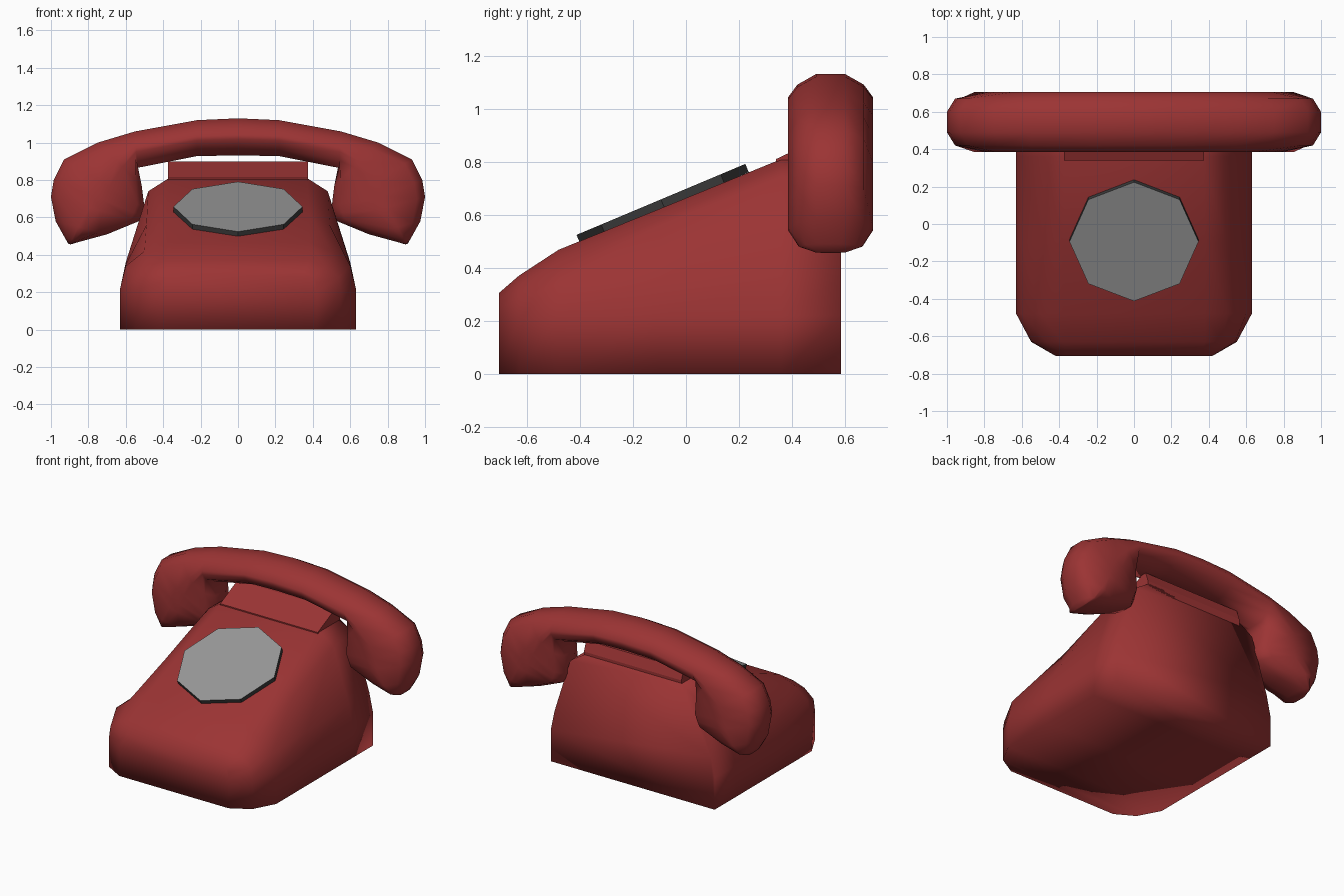
import bpy
import bmesh
import math
from mathutils import Matrix, Vector

if "Cube" in bpy.data.objects:
    bpy.data.objects.remove(bpy.data.objects["Cube"])


def material(name, rgb):
    mat = bpy.data.materials.new(name)
    mat.use_nodes = True
    mat.diffuse_color = (*rgb, 1)
    bsdf = mat.node_tree.nodes["Principled BSDF"]
    bsdf.inputs["Base Color"].default_value = (*rgb, 1)
    bsdf.inputs["Roughness"].default_value = 0.6
    return mat


red = material("deep red", (0.33, 0.034, 0.034))
grey = material("dial grey", (0.31, 0.31, 0.31))
dark = material("dark rim", (0.045, 0.045, 0.045))


def finish(name, bm, mats, smooth):
    bmesh.ops.recalc_face_normals(bm, faces=bm.faces)
    mesh = bpy.data.meshes.new(name)
    bm.to_mesh(mesh)
    bm.free()
    for mat in mats:
        mesh.materials.append(mat)
    if smooth:
        mesh.shade_smooth()
    obj = bpy.data.objects.new(name, mesh)
    bpy.context.collection.objects.link(obj)
    return obj


def loft(name, rings, smooth=True):
    """Skin closed rings of equal length and cap both ends."""
    bm = bmesh.new()
    loops = [[bm.verts.new(p) for p in ring] for ring in rings]
    for a, b in zip(loops, loops[1:]):
        for i in range(len(a)):
            j = (i + 1) % len(a)
            bm.faces.new((a[i], a[j], b[j], b[i]))
    bm.faces.new(loops[0])
    bm.faces.new(loops[-1])
    return finish(name, bm, [red], smooth)


# Body: half sections (x, z) from the base up to the top, placed along y
back = [(0.63, 0), (0.63, 0.22), (0.60, 0.36), (0.48, 0.74), (0.37, 0.81)]
sections = [
    (-0.705, [(0.42, 0), (0.42, 0.2), (0.42, 0.25), (0.40, 0.28), (0.36, 0.305)]),
    (-0.63, [(0.55, 0), (0.55, 0.21), (0.54, 0.28), (0.47, 0.34), (0.38, 0.37)]),
    (-0.48, [(0.63, 0), (0.63, 0.22), (0.60, 0.34), (0.50, 0.42), (0.38, 0.468)]),
    (-0.1, [(0.63, 0), (0.63, 0.22), (0.60, 0.35), (0.49, 0.56), (0.38, 0.622)]),
    (0.36, back),
    (0.585, back),
]
loft("body", [[(x, y, z) for x, z in half] + [(-x, y, z) for x, z in reversed(half)]
              for y, half in sections])

# Cradle ridge under the handset
ridge = [(0.34, 0.78), (0.34, 0.81), (0.53, 0.90), (0.56, 0.90), (0.585, 0.83), (0.585, 0.78)]
loft("cradle", [[(x, y, z) for y, z in ridge] for x in (-0.375, 0.375)], smooth=False)

# Handset: outer and inner outline points (x, z) with a width factor
stations = [
    ((0.0, 1.13), (0.0, 0.932), 1),
    ((0.22, 1.12), (0.22, 0.928), 1),
    ((0.55, 1.06), (0.54, 0.865), 1),
    ((0.75, 1.0), (0.515, 0.77), 1),
    ((0.93, 0.91), (0.50, 0.65), 1),
    ((0.985, 0.80), (0.515, 0.61), 1),
    ((1.0, 0.71), (0.53, 0.58), 1),
    ((0.975, 0.58), (0.70, 0.51), 1),
    ((0.925, 0.49), (0.84, 0.472), 0.75),
    ((0.908, 0.46), (0.895, 0.456), 0.35),
]


def handset_ring(outer, inner, width, side):
    a, b = Vector(outer), Vector(inner)
    edge = min(0.2, 0.045 / (a - b).length)
    steps = [(0, 0.055), (edge, 0.125), (0.44, 0.16),
             (0.56, 0.16), (1 - edge, 0.125), (1, 0.055)]
    loop = steps + [(s, -w) for s, w in reversed(steps)]
    ring = []
    for s, w in loop:
        p = a.lerp(b, s)
        ring.append((side * p.x, 0.545 + w * width, p.y))
    return ring


loft("handset", [handset_ring(*st, -1) for st in reversed(stations[1:])]
     + [handset_ring(*st, 1) for st in stations])

# Dial: tilted octagonal plate with a dark rim
bm = bmesh.new()
tilt = Matrix.Translation((0, -0.088, 0.642)) @ Matrix.Rotation(math.radians(22.8), 4, "X")
bmesh.ops.create_cone(bm, cap_ends=True, segments=8, radius1=0.345, radius2=0.345,
                      depth=0.034, matrix=tilt)
dial = finish("dial", bm, [grey, dark], smooth=False)
for face in dial.data.polygons:
    face.material_index = 0 if face.normal.z > 0.8 else 1
